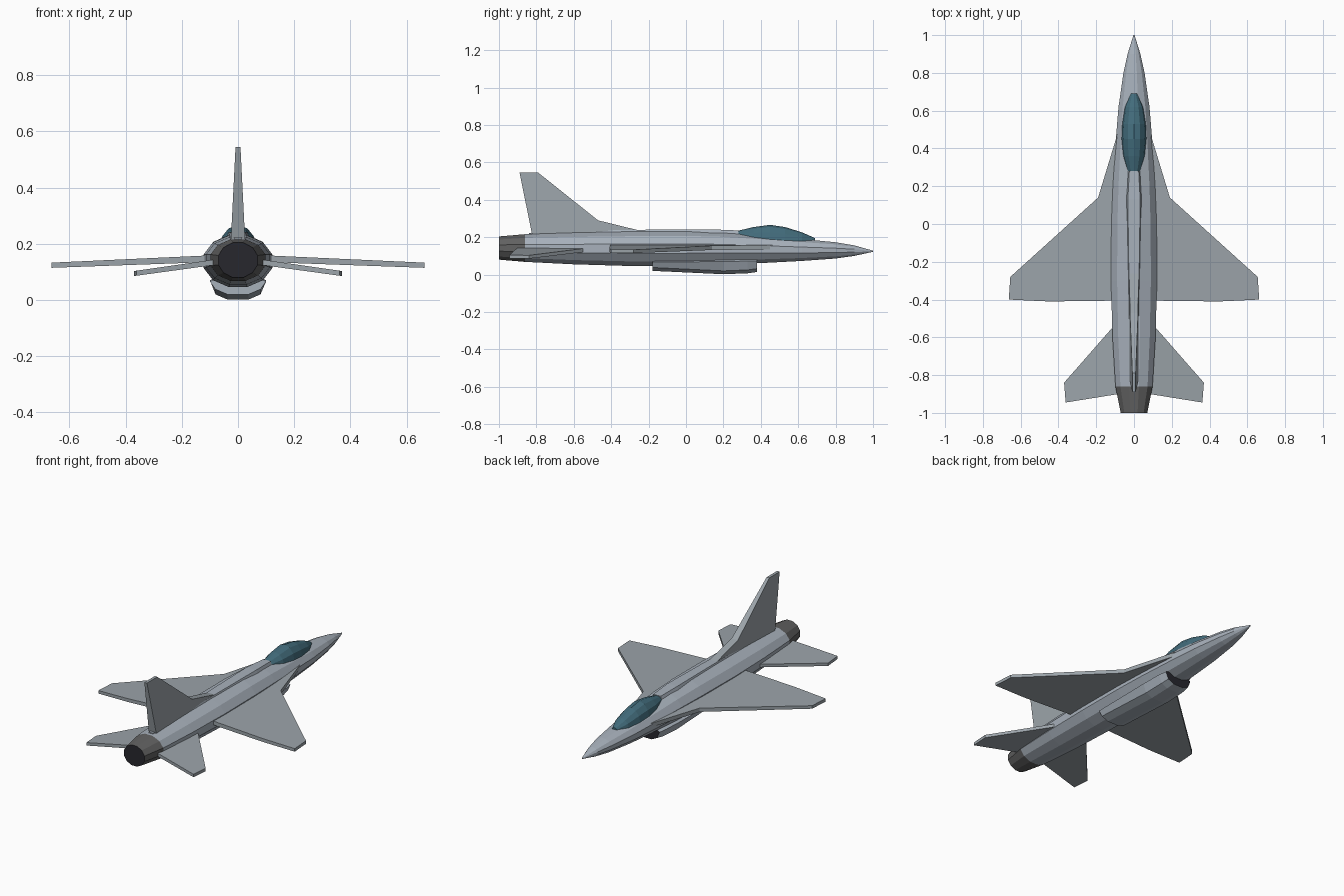
import bpy
import bmesh
from math import cos, sin, radians

cube = bpy.data.objects.get("Cube")
if cube:
    bpy.data.objects.remove(cube, do_unlink=True)


def make_material(name, red, green, blue):
    mat = bpy.data.materials.new(name)
    mat.use_nodes = True
    colour = (red, green, blue, 1)
    mat.diffuse_color = colour
    mat.node_tree.nodes["Principled BSDF"].inputs["Base Color"].default_value = colour
    return mat


body_grey = make_material("body grey", .39, .44, .50)
wing_grey = make_material("wing grey", .33, .37, .40)
nozzle_grey = make_material("nozzle grey", .12, .12, .12)
opening_black = make_material("opening black", .02, .02, .027)
canopy_teal = make_material("canopy teal", .055, .15, .20)


def finish(name, bm, *materials, mirror=False):
    """Turn a bmesh into a flat shaded object."""
    bmesh.ops.recalc_face_normals(bm, faces=bm.faces)
    mesh = bpy.data.meshes.new(name)
    bm.to_mesh(mesh)
    bm.free()
    for mat in materials:
        mesh.materials.append(mat)
    obj = bpy.data.objects.new(name, mesh)
    bpy.context.collection.objects.link(obj)
    if mirror:
        modifier = obj.modifiers.new("Mirror", "MIRROR")
        modifier.use_mirror_merge = False
    return obj


def loft(rings):
    """Skin a series of equal sized point rings and cap both ends."""
    bm = bmesh.new()
    loops = [[bm.verts.new(point) for point in ring] for ring in rings]
    for a, b in zip(loops, loops[1:]):
        for i in range(len(a)):
            j = (i + 1) % len(a)
            bm.faces.new((a[i], a[j], b[j], b[i]))
    bm.faces.new(loops[0])
    bm.faces.new(loops[-1])
    return bm


def hull_ring(y, half_width, low, high, sides=12):
    """Twelve sided section with a flat top and flat sides."""
    middle, radius = (low + high) / 2, (high - low) / 2
    stretch = 1 / cos(radians(15))
    angles = [radians(15 + 360 * i / sides) for i in range(sides)]
    return [(half_width * stretch * cos(a), y, middle + radius * stretch * sin(a))
            for a in angles]


# Fuselage: y, half width, bottom, top
tail_joint = (-.86, .098, .068, .216)
stations = [
    (1, .003, .122, .128), (.9, .034, .1, .156), (.8, .056, .086, .173),
    (.62, .082, .073, .19), (.45, .096, .064, .205), (.2, .112, .052, .225),
    (0, .12, .046, .232), (-.3, .122, .046, .23), (-.6, .114, .055, .224),
    tail_joint,
]
finish("fuselage", loft([hull_ring(*s) for s in stations]), body_grey)

# Exhaust nozzle with a dark end face
bm = loft([hull_ring(*tail_joint), hull_ring(-1, .07, .08, .204)])
rear = min(bm.faces, key=lambda f: f.calc_center_median().y)
bmesh.ops.inset_individual(bm, faces=[rear], thickness=.004)
rear.material_index = 1
finish("exhaust_nozzle", bm, nozzle_grey, opening_black)


# Dorsal spine: y, half width, top
def spine_ring(y, half_width, top):
    return [(-half_width, y, .2), (-half_width * .65, y, top),
            (half_width * .65, y, top), (half_width, y, .2)]


spine = [(.28, .038, .236), (.13, .05, .242), (-.2, .043, .24),
         (-.55, .032, .235), (-.84, .02, .222)]
finish("dorsal_spine", loft([spine_ring(*s) for s in spine]), body_grey)


# Canopy: y, half width, base, top
def canopy_ring(y, half_width, base, top):
    angles = [radians(30 * i) for i in range(7)]
    return [(half_width * cos(a), y, base + (top - base) * sin(a)) for a in angles]


canopy = [(.69, .018, .175, .195), (.62, .048, .178, .226), (.53, .062, .182, .254),
          (.45, .066, .185, .266), (.36, .058, .192, .254), (.26, .03, .205, .23)]
finish("canopy", loft([canopy_ring(*s) for s in canopy]), canopy_teal)


# Belly air intake: y, half width, bottom, upper edge
def intake_ring(y, half_width, low, high):
    right = [(half_width * .38, y, low), (half_width * .8, y, low + .018),
             (half_width, y, high), (half_width * .75, y, high + .012)]
    return right + [(-x, y, z) for x, y, z in reversed(right)]


intake = [(.38, .088, .014, .072), (.33, .096, .007, .072),
          (.2, .1, .002, .07), (-.18, .1, .02, .066)]
bm = loft([intake_ring(*s) for s in intake])
mouth = max(bm.faces, key=lambda f: f.calc_center_median().y)
bmesh.ops.inset_individual(bm, faces=[mouth], thickness=.005, depth=-.006)
mouth.material_index = 1
finish("air_intake", bm, body_grey, opening_black)


# Wings and tailplanes: thin drooping plates mirrored across the body
def plate(name, outline, height, droop, thickness, taper):
    def side(sign):
        return [(x, y, height - droop * x + sign * (thickness - taper * x) / 2)
                for x, y in outline]
    finish(name, loft([side(-1), side(1)]), wing_grey, mirror=True)


plate("main_wings",
      [(.05, .6), (.19, .14), (.655, -.28), (.663, -.4), (.45, -.41), (.05, -.405)],
      .151, .041, .025, .01)
plate("tailplanes",
      [(.05, -.475), (.37, -.84), (.362, -.945), (.05, -.895)],
      .146, .14, .02, .006)

# Vertical fin, thinner towards the tip
fin = [(-.89, .545), (-.79, .545), (-.47, .29), (-.25, .236), (-.25, .21), (-.82, .2)]


def fin_side(sign):
    return [(sign * (.026 - .05 * (z - .2)), y, z) for y, z in fin]


finish("vertical_fin", loft([fin_side(-1), fin_side(1)]), wing_grey)
